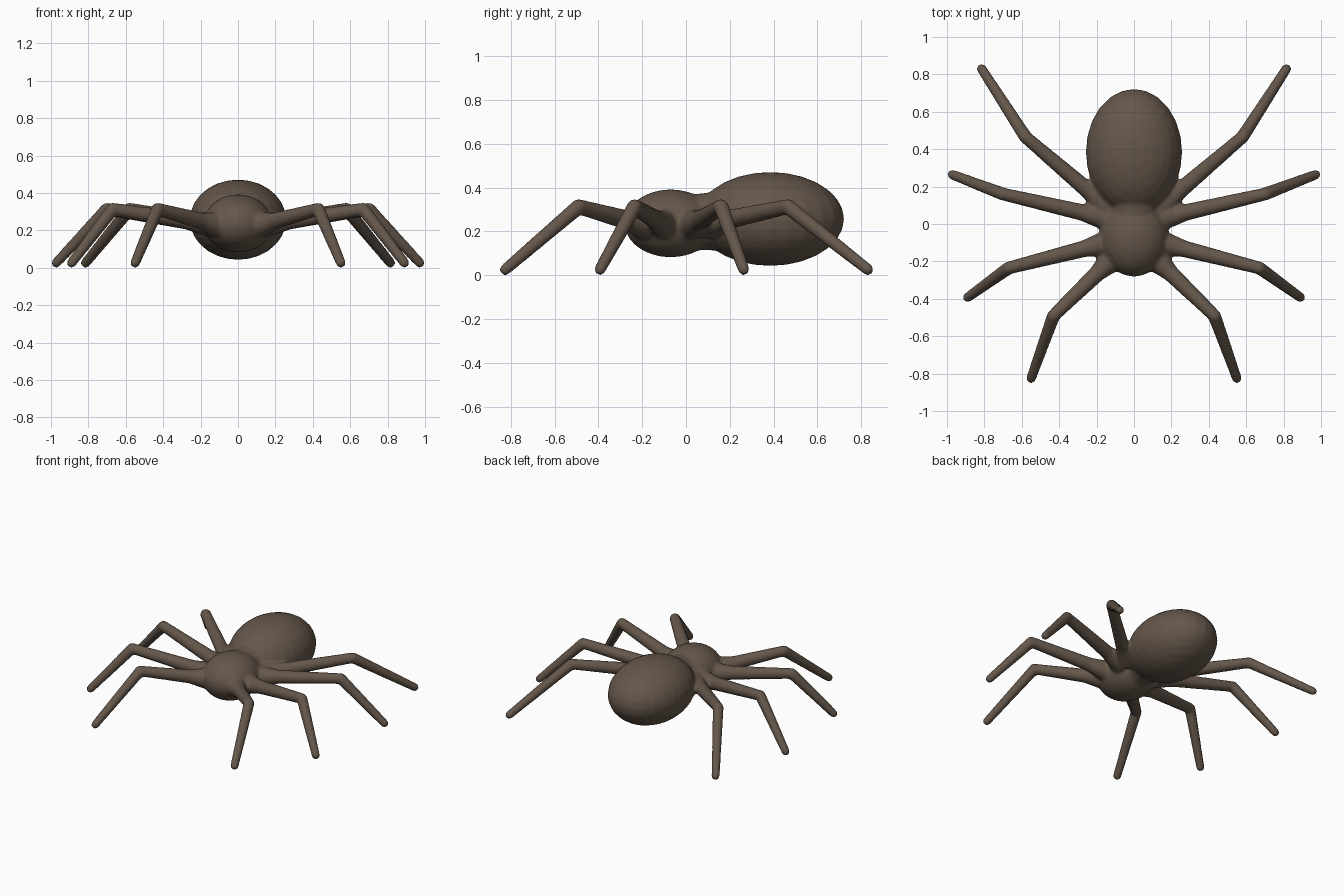
import bpy, bmesh
from mathutils import Vector, Matrix

if "Cube" in bpy.data.objects:
    bpy.data.objects.remove(bpy.data.objects["Cube"])

bm = bmesh.new()

def ellipsoid(center, radii, seg=24):
    m = Matrix.Translation(center) @ Matrix.Diagonal((*radii, 1))
    bmesh.ops.create_uvsphere(bm, u_segments=seg, v_segments=seg // 2 + 2, radius=1, matrix=m)

def limb(a, b, ra, rb):
    a, b = Vector(a), Vector(b)
    d = b - a
    m = Matrix.Translation((a + b) / 2) @ d.to_track_quat('Z', 'Y').to_matrix().to_4x4()
    bmesh.ops.create_cone(bm, cap_ends=True, segments=16, radius1=ra, radius2=rb,
                          depth=d.length, matrix=m)

# Abdomen and head-thorax
ellipsoid((0, 0.385, 0.257), (0.258, 0.338, 0.214))
ellipsoid((0, -0.07, 0.237), (0.185, 0.212, 0.155))
# Waist between them
limb((0, -0.02, 0.24), (0, 0.22, 0.25), 0.125, 0.14)

# Legs: hip, knee, foot
legs = [
    ((0.12, -0.19, 0.23), (0.43, -0.49, 0.313), (0.55, -0.825, 0.026)),
    ((0.14, -0.10, 0.23), (0.67, -0.235, 0.313), (0.89, -0.393, 0.026)),
    ((0.14, 0.03, 0.23), (0.70, 0.16, 0.313), (0.972, 0.264, 0.026)),
    ((0.13, 0.08, 0.23), (0.58, 0.465, 0.313), (0.815, 0.83, 0.026)),
]
for s in (-1, 1):
    for leg in legs:
        hip, knee, foot = [Vector((p[0] * s, p[1], p[2])) for p in leg]
        limb(hip, knee, 0.049, 0.035)
        limb(knee, foot, 0.036, 0.027)
        # flared hip socket
        limb(hip, hip.lerp(knee, 0.25), 0.07, 0.045)
        ellipsoid(knee, (0.036,) * 3, 16)
        ellipsoid(foot, (0.027,) * 3, 16)

me = bpy.data.meshes.new("spider_body")
bm.to_mesh(me)
bm.free()
ob = bpy.data.objects.new("spider_body", me)
bpy.context.collection.objects.link(ob)

# Fuse into one skin and soften the joints
r = ob.modifiers.new("fuse", 'REMESH')
r.mode = 'VOXEL'
r.voxel_size = 0.01
r.use_smooth_shade = True
sm = ob.modifiers.new("soften", 'SMOOTH')
sm.factor = 0.5
sm.iterations = 8

mat = bpy.data.materials.new("brown")
mat.diffuse_color = (0.13, 0.095, 0.07, 1)
mat.use_nodes = True
mat.node_tree.nodes["Principled BSDF"].inputs["Base Color"].default_value = mat.diffuse_color
me.materials.append(mat)
for p in me.polygons:
    p.use_smooth = True
